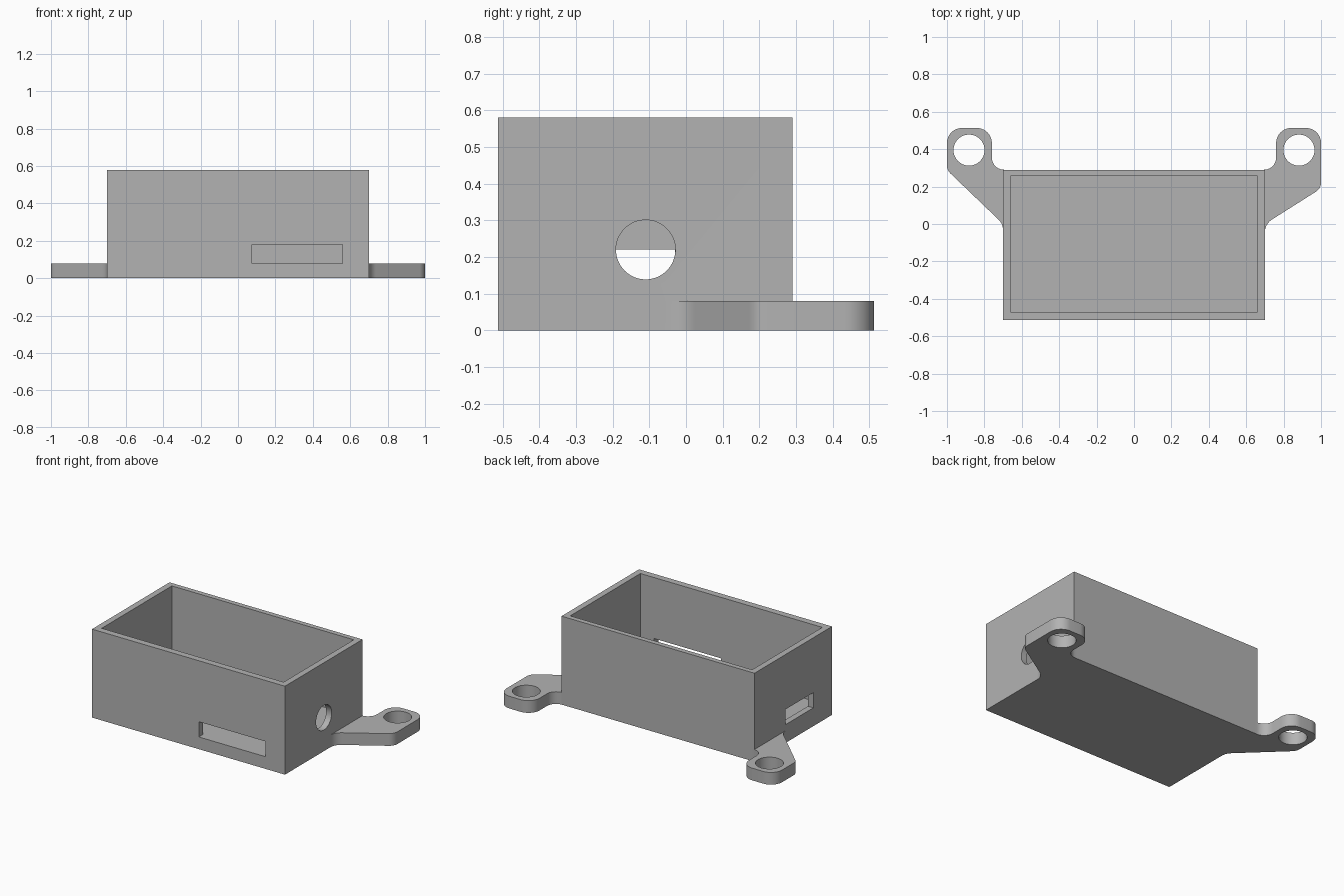
import bpy
import bmesh
import math
from mathutils import Vector, Matrix

cube = bpy.data.objects.get("Cube")
if cube:
    bpy.data.objects.remove(cube, do_unlink=True)

grey = bpy.data.materials.new("light grey plastic")
grey.use_nodes = True
COLOUR = (0.45, 0.45, 0.45, 1)
grey.diffuse_color = COLOUR
grey.node_tree.nodes["Principled BSDF"].inputs["Base Color"].default_value = COLOUR


def finish(bm, name):
    bmesh.ops.recalc_face_normals(bm, faces=bm.faces)
    mesh = bpy.data.meshes.new(name)
    bm.to_mesh(mesh)
    bm.free()
    mesh.materials.append(grey)
    obj = bpy.data.objects.new(name, mesh)
    bpy.context.collection.objects.link(obj)
    return obj


def block(name, low, high):
    low, high = Vector(low), Vector(high)
    bm = bmesh.new()
    bmesh.ops.create_cube(bm, size=1, matrix=Matrix.Translation((low + high) / 2)
                          @ Matrix.Diagonal((*(high - low), 1)))
    return finish(bm, name)


def cylinder(name, centre, radius, depth, axis="Z"):
    turn = Matrix.Rotation(math.pi / 2, 4, "Y") if axis == "X" else Matrix()
    bm = bmesh.new()
    bmesh.ops.create_cone(bm, cap_ends=True, segments=64, radius1=radius, radius2=radius,
                          depth=depth, matrix=Matrix.Translation(centre) @ turn)
    return finish(bm, name)


def rounded(corners, steps=10):
    """Outline with each (x, y, radius) corner replaced by a tangent arc."""
    points = []
    for i, (x, y, radius) in enumerate(corners):
        p = Vector((x, y))
        if not radius:
            points.append(p)
            continue
        a = (Vector(corners[i - 1][:2]) - p).normalized()
        b = (Vector(corners[(i + 1) % len(corners)][:2]) - p).normalized()
        half = a.angle(b) / 2
        centre = p + (a + b).normalized() * radius / math.sin(half)
        start = p + a * radius / math.tan(half) - centre
        end = p + b * radius / math.tan(half) - centre
        sweep = start.angle_signed(end)
        for k in range(steps + 1):
            points.append(centre + Matrix.Rotation(-sweep * k / steps, 2) @ start)
    return points


def lug(name, side, shoulder):
    corners = [(0.68, 0.29, 0), (0.76, 0.29, 0.065), (0.76, 0.513, 0.08), (1, 0.513, 0.08),
               (1, shoulder, 0.06), (0.7, 0, 0.08), (0.7, -0.06, 0), (0.68, -0.06, 0)]
    bm = bmesh.new()
    face = bm.faces.new([bm.verts.new((side * p.x, p.y, 0)) for p in rounded(corners)])
    top = bmesh.ops.extrude_face_region(bm, geom=[face])["geom"]
    bmesh.ops.translate(bm, vec=(0, 0, 0.08),
                        verts=[v for v in top if isinstance(v, bmesh.types.BMVert)])
    return finish(bm, name)


# Solid body with its two mounting lugs
case = block("open_case", (-0.7, -0.513, 0), (0.7, 0.29, 0.58))
added = [lug("left_lug", 1, 0.19), lug("right_lug", -1, 0.288)]

# Cavity, front slot, side slot, cable hole and screw holes
removed = [
    block("cavity_cutter", (-0.66, -0.47, 0.08), (0.66, 0.257, 0.7)),
    block("front_slot_cutter", (0.075, -0.6, 0.08), (0.56, -0.4, 0.18)),
    block("side_slot_cutter", (-0.8, -0.32, 0.12), (-0.6, -0.03, 0.22)),
    cylinder("cable_hole_cutter", (0.7, -0.11, 0.22), 0.081, 0.2, "X"),
    cylinder("left_screw_cutter", (0.882, 0.395, 0.04), 0.083, 0.3),
    cylinder("right_screw_cutter", (-0.882, 0.395, 0.04), 0.083, 0.3),
]

for operation, parts in (("UNION", added), ("DIFFERENCE", removed)):
    for part in parts:
        mod = case.modifiers.new(part.name, "BOOLEAN")
        mod.operation = operation
        mod.solver = "EXACT"
        mod.object = part

# Bake the cuts and drop the helpers
bpy.context.view_layer.update()
baked = bpy.data.meshes.new_from_object(case.evaluated_get(bpy.context.evaluated_depsgraph_get()))
case.modifiers.clear()
case.data = baked
for part in added + removed:
    bpy.data.objects.remove(part, do_unlink=True)

bpy.ops.object.select_all(action="DESELECT")
case.select_set(True)
bpy.context.view_layer.objects.active = case
bpy.ops.object.shade_smooth_by_angle(angle=math.radians(30))
